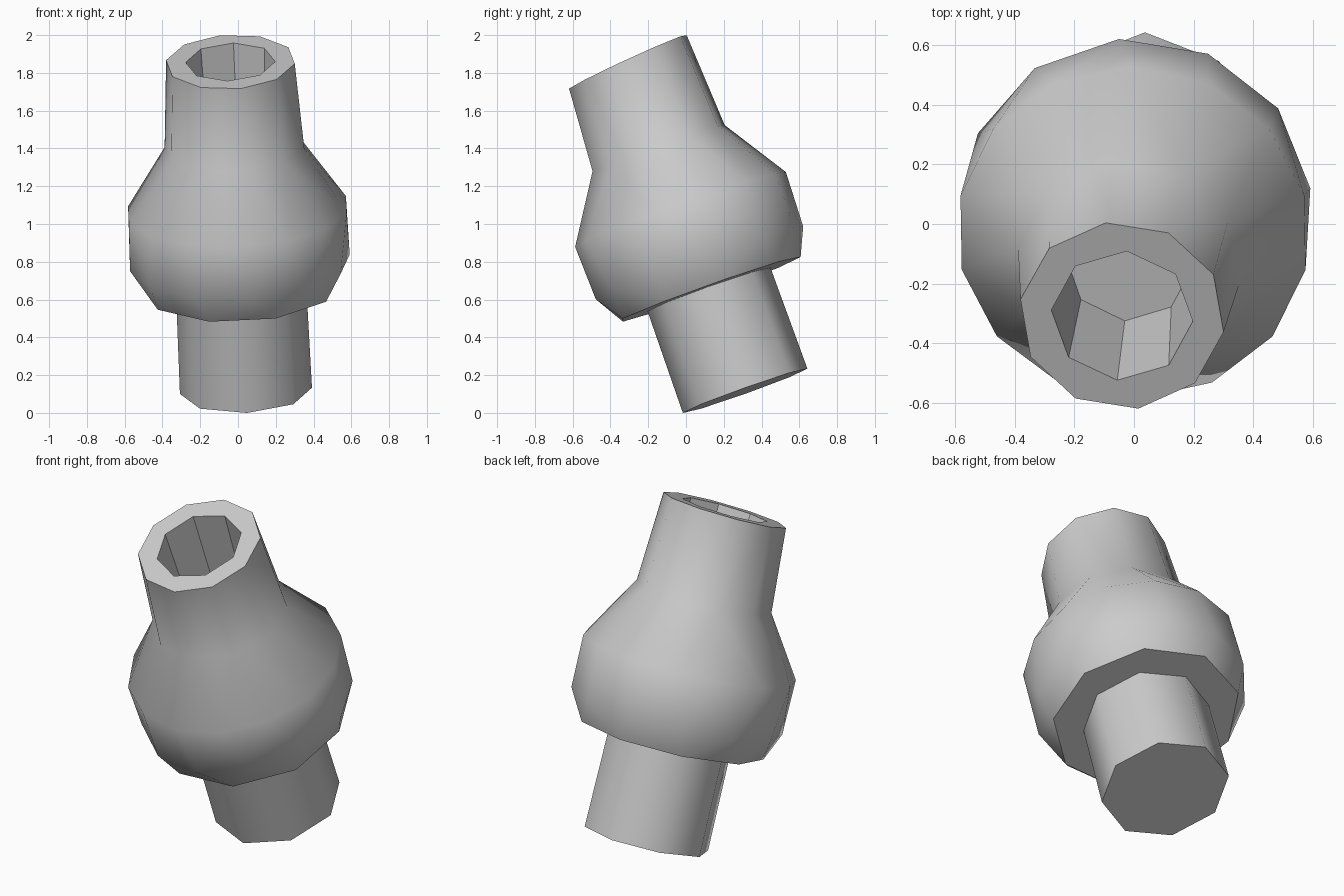
import bpy, bmesh
from math import sin, cos, radians, pi, tau

cube = bpy.data.objects.get("Cube")
if cube:
    bpy.data.objects.remove(cube, do_unlink=True)

grey = bpy.data.materials.new("plain_grey")
grey.use_nodes = True
colour = (0.6, 0.6, 0.6, 1)
grey.diffuse_color = colour
grey.node_tree.nodes["Principled BSDF"].inputs["Base Color"].default_value = colour

BASE = (0.042, 0.313, 0.117)                      # centre of the lower pipe end
TILT = (radians(19.6), radians(-2.7), 0)          # whole fitting leans forward


def ring(bm, height, radius, sides, phase=0, slope=0):
    """Ring of vertices, angles counted from the front; slope lifts its back."""
    out = []
    for i in range(sides):
        a = radians(phase) + tau * i / sides
        y = -radius * cos(a)
        out.append((a, bm.verts.new((radius * sin(a), y, height + slope * y))))
    return out


def zip_rings(bm, low, high):
    """Join two rings of any side counts with triangles, or quads if equal."""
    n, m = len(low), len(high)
    if n == m:
        for i in range(n):
            k = (i + 1) % n
            bm.faces.new((low[i][1], low[k][1], high[k][1], high[i][1]))
        return
    i = j = 0
    while i < n or j < m:
        a, b = low[i % n], high[j % m]
        next_low = low[0][0] + tau * (i + 1) / n
        next_high = high[0][0] + tau * (j + 1) / m
        if j >= m or (i < n and next_low <= next_high):
            bm.faces.new((a[1], low[(i + 1) % n][1], b[1]))
            i += 1
        else:
            bm.faces.new((a[1], high[(j + 1) % m][1], b[1]))
            j += 1


def turned(name, rings, cap_start=False, cap_end=False, smooth=0, inward=False):
    bm = bmesh.new()
    loops = [ring(bm, *r) for r in rings]
    for low, high in zip(loops, loops[1:]):
        zip_rings(bm, low, high)
    if cap_start:
        bm.faces.new([v for _, v in reversed(loops[0])])
    if cap_end:
        bm.faces.new([v for _, v in loops[-1]])
    bmesh.ops.recalc_face_normals(bm, faces=bm.faces)
    if inward:
        # the pocket is seen from its inside
        floor = max(bm.faces, key=lambda f: len(f.verts) * 10 - f.calc_center_median().z)
        if floor.normal.z < 0:
            bmesh.ops.reverse_faces(bm, faces=bm.faces)
    mesh = bpy.data.meshes.new(name)
    bm.to_mesh(mesh)
    bm.free()
    mesh.materials.append(grey)
    obj = bpy.data.objects.new(name, mesh)
    obj.location, obj.rotation_euler = BASE, TILT
    bpy.context.collection.objects.link(obj)
    if smooth:
        bpy.ops.object.select_all(action="DESELECT")
        bpy.context.view_layer.objects.active = obj
        obj.select_set(True)
        bpy.ops.object.shade_smooth_by_angle(angle=radians(smooth))
    return obj


RIM = 0.09                                        # slope of the mouth
# Lower pipe: closed octagon running up into the body
turned("lower_pipe", [(0, 0.35, 8), (0.62, 0.345, 8)],
       cap_start=True, cap_end=True, smooth=48)

# Bulging body, neck and rim in one shell, starting at the flat underside
turned("body_and_neck", [
    (0.57, 0.3, 8),
    (0.57, 0.515, 9, 20),
    (0.72, 0.585, 12, 5),
    (1.02, 0.592, 14, 0),
    (1.365, 0.375, 10, 8),
    (1.85, 0.345, 10, 8, RIM),
    (1.85, 0.238, 8, -5, RIM),
], smooth=48)

# Blind hole in the mouth
turned("bore", [(1.30, 0.215, 8, -5), (1.85, 0.238, 8, -5, RIM)],
       cap_start=True, inward=True)
